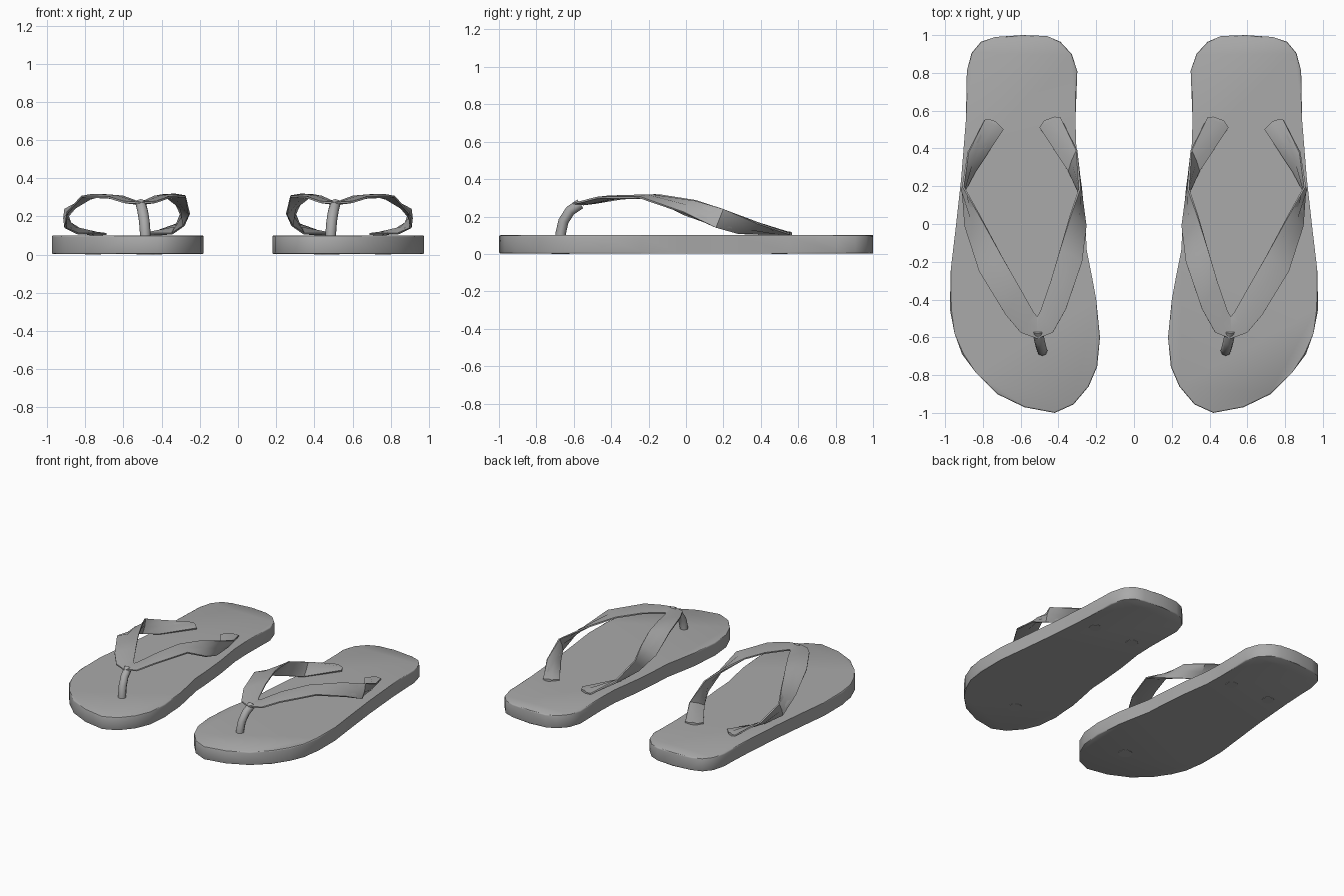
import bpy
import bmesh
from math import radians, cos, sin, tau
from mathutils import Vector

cube = bpy.data.objects.get("Cube")
if cube:
    bpy.data.objects.remove(cube, do_unlink=True)

grey = bpy.data.materials.new("rubber_grey")
grey.use_nodes = True
grey.diffuse_color = (0.4, 0.4, 0.4, 1)
grey.node_tree.nodes["Principled BSDF"].inputs["Base Color"].default_value = (0.4, 0.4, 0.4, 1)

# Outline of the left sole, from heel round the outer edge to the toe and back
OUTLINE = [(.59, 1), (.735, .99), (.81, .965), (.86, .905), (.885, .81), (.89, .55),
           (.915, .24), (.945, -.03), (.97, -.24), (.975, -.45), (.95, -.58), (.91, -.69),
           (.835, -.79), (.725, -.9), (.58, -.97), (.42, -1), (.32, -.955), (.24, -.86),
           (.195, -.755), (.18, -.6), (.2, -.4), (.225, -.265), (.25, -.14), (.258, 0),
           (.275, .19), (.305, .4), (.31, .55), (.3, .81), (.33, .9), (.39, .965), (.46, .995)]

# Strap sections: upper edge, lower edge
OUTER = [((.512, -.49, .272), (.512, -.607, .27)),
         ((.53, -.47, .277), (.6, -.575, .275)),
         ((.6, -.345, .303), (.68, -.48, .3)),
         ((.7, -.17, .312), (.82, -.25, .303)),
         ((.82, .05, .28), (.895, -.01, .22)),
         ((.905, .2, .24), (.905, .16, .14)),
         ((.878, .38, .165), (.84, .28, .11)),
         ((.79, .552, .108), (.69, .5, .108)),
         ((.77, .557, .108), (.73, .542, .108))]
INNER = [((.512, -.49, .272), (.512, -.607, .27)),
         ((.495, -.46, .277), (.43, -.575, .275)),
         ((.44, -.3, .303), (.36, -.45, .3)),
         ((.39, -.13, .312), (.275, -.2, .305)),
         ((.335, .05, .285), (.255, -.01, .21)),
         ((.287, .19, .243), (.285, .15, .15)),
         ((.303, .39, .165), (.345, .28, .11)),
         ((.39, .566, .108), (.5, .51, .108)),
         ((.42, .568, .108), (.475, .549, .108))]

# Toe post path, and plugs under the sole as x, y, radius
POST = [(.485, -.67, .05), (.486, -.67, .11), (.491, -.655, .175),
        (.5, -.62, .23), (.51, -.565, .268)]
POST_RADIUS = .028
PLUGS = [(.485, -.67, .048), (.44, .5, .042), (.76, .5, .042)]


def finish(name, bm, angle=40):
    """Turn a bmesh into a shaded object."""
    bmesh.ops.recalc_face_normals(bm, faces=bm.faces)
    mesh = bpy.data.meshes.new(name)
    bm.to_mesh(mesh)
    bm.free()
    mesh.materials.append(grey)
    obj = bpy.data.objects.new(name, mesh)
    bpy.context.collection.objects.link(obj)
    bpy.ops.object.select_all(action='DESELECT')
    obj.select_set(True)
    bpy.context.view_layer.objects.active = obj
    bpy.ops.object.shade_smooth_by_angle(angle=radians(angle))


def loft(bm, rings, side):
    """Skin closed rings of equal size and cap both ends."""
    loops = [[bm.verts.new((side * x, y, z)) for x, y, z in ring] for ring in rings]
    n = len(loops[0])
    for a, b in zip(loops, loops[1:]):
        for i in range(n):
            j = (i + 1) % n
            bm.faces.new((a[i], a[j], b[j], b[i]))
    bm.faces.new(loops[0])
    bm.faces.new(loops[-1])


def direction(points, i):
    return (points[min(i + 1, len(points) - 1)] - points[max(i - 1, 0)]).normalized()


def build_sole(name, side):
    bm = bmesh.new()
    loft(bm, [[(x, y, z) for x, y in OUTLINE] for z in (.002, .1)], side)
    rim = [e for e in bm.edges if abs(e.verts[0].co.z - e.verts[1].co.z) < .001]
    bmesh.ops.bevel(bm, geom=rim, offset=.008, segments=2, affect='EDGES', profile=.5)
    finish(name, bm)


def build_strap(name, sections, side):
    pairs = [(Vector(u), Vector(l)) for u, l in sections]
    mids = [(u + l) / 2 for u, l in pairs]
    rings = []
    for i, (u, l) in enumerate(pairs):
        m = mids[i]
        n = (l - u).cross(direction(mids, i)).normalized()
        rings.append([u + n * .005, m + n * .011, l + n * .005,
                      l - n * .005, m - n * .011, u - n * .005])
    bm = bmesh.new()
    loft(bm, rings, side)
    finish(name, bm, 50)


def build_post(name, side):
    points = [Vector(p) for p in POST]
    rings = []
    for i, p in enumerate(points):
        across = Vector((1, 0, 0))
        up = direction(points, i).cross(across).normalized()
        rings.append([p + (across * cos(tau * k / 8) + up * sin(tau * k / 8)) * POST_RADIUS
                      for k in range(8)])
    bm = bmesh.new()
    loft(bm, rings, side)
    finish(name, bm, 60)


def build_plugs(name, side):
    bm = bmesh.new()
    for x, y, r in PLUGS:
        made = bmesh.ops.create_cone(bm, cap_ends=True, segments=12, radius1=r,
                                     radius2=r, depth=.02)
        bmesh.ops.translate(bm, verts=made["verts"], vec=(side * x, y, .01))
    finish(name, bm)


for label, side in (("left", 1), ("right", -1)):
    build_sole(label + "_sole", side)
    build_strap(label + "_outer_strap", OUTER, side)
    build_strap(label + "_inner_strap", INNER, side)
    build_post(label + "_toe_post", side)
    build_plugs(label + "_sole_plugs", side)
